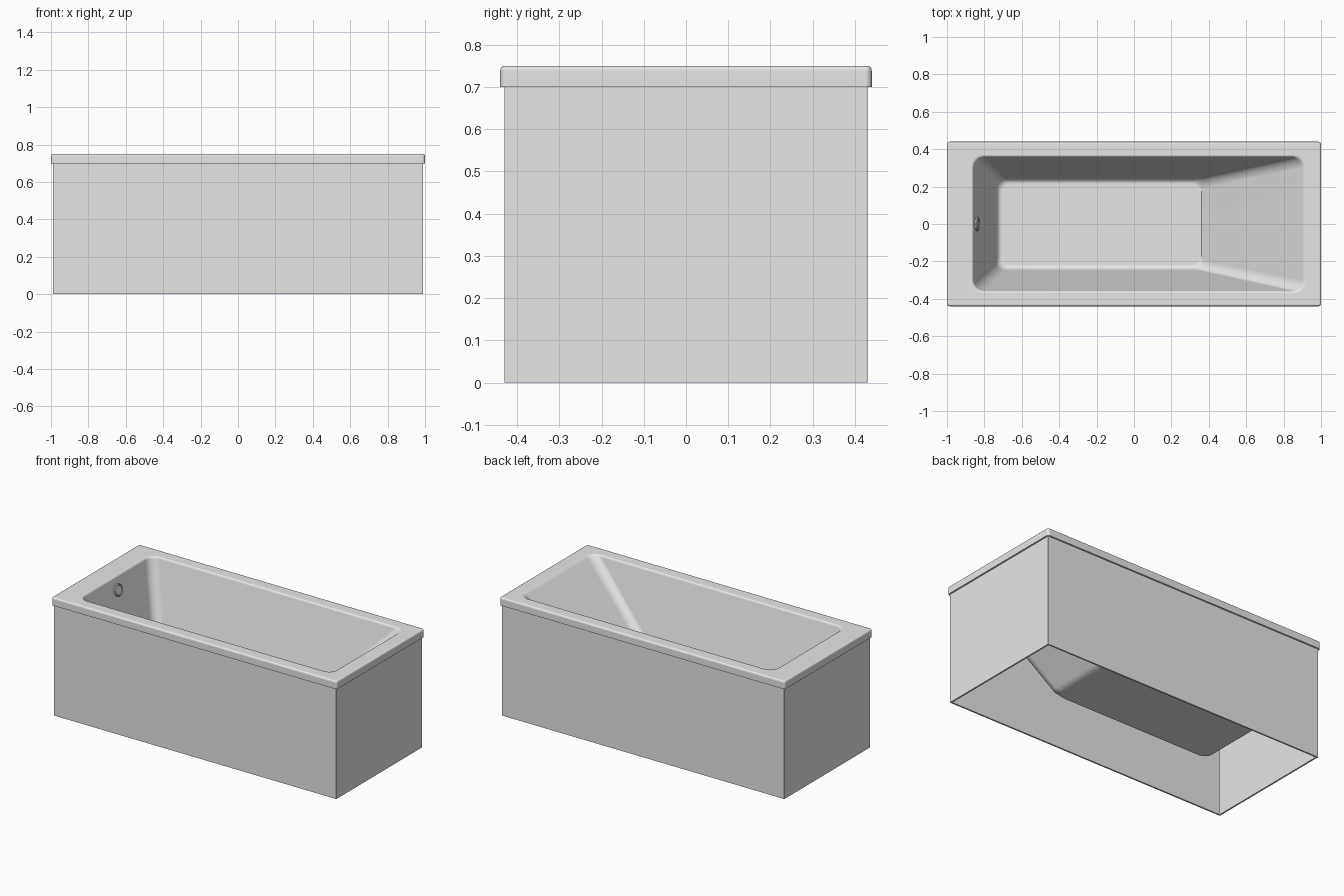
import bpy, bmesh, math
from mathutils import Vector

cube = bpy.data.objects.get("Cube")
if cube:
    bpy.data.objects.remove(cube, do_unlink=True)


def make_material(name, rgb):
    mat = bpy.data.materials.new(name)
    mat.use_nodes = True
    color = (*rgb, 1)
    mat.diffuse_color = color
    mat.node_tree.nodes["Principled BSDF"].inputs["Base Color"].default_value = color
    return mat


ENAMEL = make_material("light grey enamel", (0.8, 0.8, 0.8))
STEPS = 6


def rounded_loop(x0, x1, y, r, z):
    """Rounded rectangle at height z, counter-clockwise."""
    pts = []
    corners = [(x1 - r, y - r), (x0 + r, y - r), (x0 + r, r - y), (x1 - r, r - y)]
    for i, (cx, cy) in enumerate(corners):
        for k in range(STEPS + 1):
            a = math.pi / 2 * (i + k / STEPS)
            pts.append((cx + r * math.cos(a), cy + r * math.sin(a), z))
    return pts


def finish(name, bm):
    bmesh.ops.recalc_face_normals(bm, faces=bm.faces)
    mesh = bpy.data.meshes.new(name)
    bm.to_mesh(mesh)
    bm.free()
    mesh.materials.append(ENAMEL)
    obj = bpy.data.objects.new(name, mesh)
    bpy.context.collection.objects.link(obj)
    bpy.ops.object.select_all(action='DESELECT')
    obj.select_set(True)
    bpy.context.view_layer.objects.active = obj
    bpy.ops.object.shade_smooth_by_angle(angle=math.radians(35))
    weighted = obj.modifiers.new("flat panels", 'WEIGHTED_NORMAL')
    weighted.keep_sharp = True
    return obj


def skin(name, loops, closed=False):
    """Join a series of loops; close them into a ring or cap both ends."""
    bm = bmesh.new()
    rings = [[bm.verts.new(p) for p in loop] for loop in loops]
    pairs = list(zip(rings, rings[1:]))
    if closed:
        pairs.append((rings[-1], rings[0]))
    else:
        bm.faces.new(rings[0])
        bm.faces.new(rings[-1])
    for a, b in pairs:
        n = len(a)
        for i in range(n):
            j = (i + 1) % n
            bm.faces.new((a[i], a[j], b[j], b[i]))
    return finish(name, bm)


# Basin section: t runs from the floor (0) to the deck (1)
FLOOR, DECK, LIP = 0.20, 0.75, 0.70


def basin(t, grow=0.0, low=FLOOR, high=DECK, slope_grow=None):
    g = grow if slope_grow is None else slope_grow
    return rounded_loop(-0.73 - 0.13 * t - grow, 0.36 + 0.55 * t + g,
                        0.24 + 0.12 * t + grow, 0.05 + 0.01 * t,
                        low + (high - low) * t)


def fillet(a, b, c, steps):
    """Blend three loops along a curve through the corner loop b."""
    result = []
    for k in range(steps + 1):
        s = k / steps
        result.append([Vector(p) * (1 - s) ** 2 + Vector(q) * 2 * s * (1 - s) + Vector(r) * s * s
                       for p, q, r in zip(a, b, c)])
    return result


def rim(inset, z):
    return rounded_loop(-1 + inset, 1 - inset, 0.44 - inset, 0.015 - inset, z)


# Tub: basin, flat deck and rounded rim as one solid shell
loops = fillet(basin(0, -0.025, slope_grow=0), basin(0), basin(0.07), 5)
loops += fillet(basin(0.98), basin(1), basin(1, 0.01)[:], 3)
# keep the lip of the opening level with the deck
loops += fillet(rim(0.012, DECK), rim(0, DECK), rim(0, DECK - 0.012), 4)
loops += [rim(0, LIP), basin(0.92, 0.012, 0.19, 0.745), basin(0.05, 0.012, 0.19, DECK),
          basin(0, -0.005, 0.19)]
skin("tub", loops)

# Surround panels: open box with thin walls
skin("surround_panels", [
    rounded_loop(-x, x, y, 0.003, z)
    for x, y, z in ((0.99, 0.43, 0), (0.99, 0.43, LIP), (0.98, 0.42, LIP), (0.98, 0.42, 0))
], closed=True)

# Overflow cover: round disc with a raised rim, lying on the end wall
bm = bmesh.new()
profile = [(0.038, -0.004), (0.038, 0.006), (0.035, 0.010), (0.030, 0.010), (0.027, 0.006)]
rings = []
for radius, height in profile:
    rings.append([bm.verts.new((radius * math.cos(a), radius * math.sin(a), height))
                  for a in (math.tau * k / 32 for k in range(32))])
for a, b in zip(rings, rings[1:]):
    for i in range(32):
        j = (i + 1) % 32
        bm.faces.new((a[i], a[j], b[j], b[i]))
bm.faces.new(rings[0])
bm.faces.new(rings[-1])
cover = finish("overflow_cover", bm)
cover.rotation_mode = 'QUATERNION'
cover.rotation_quaternion = Vector((0.55, 0, 0.13)).to_track_quat('Z', 'Y')
cover.location = (-0.841, 0, 0.67)
